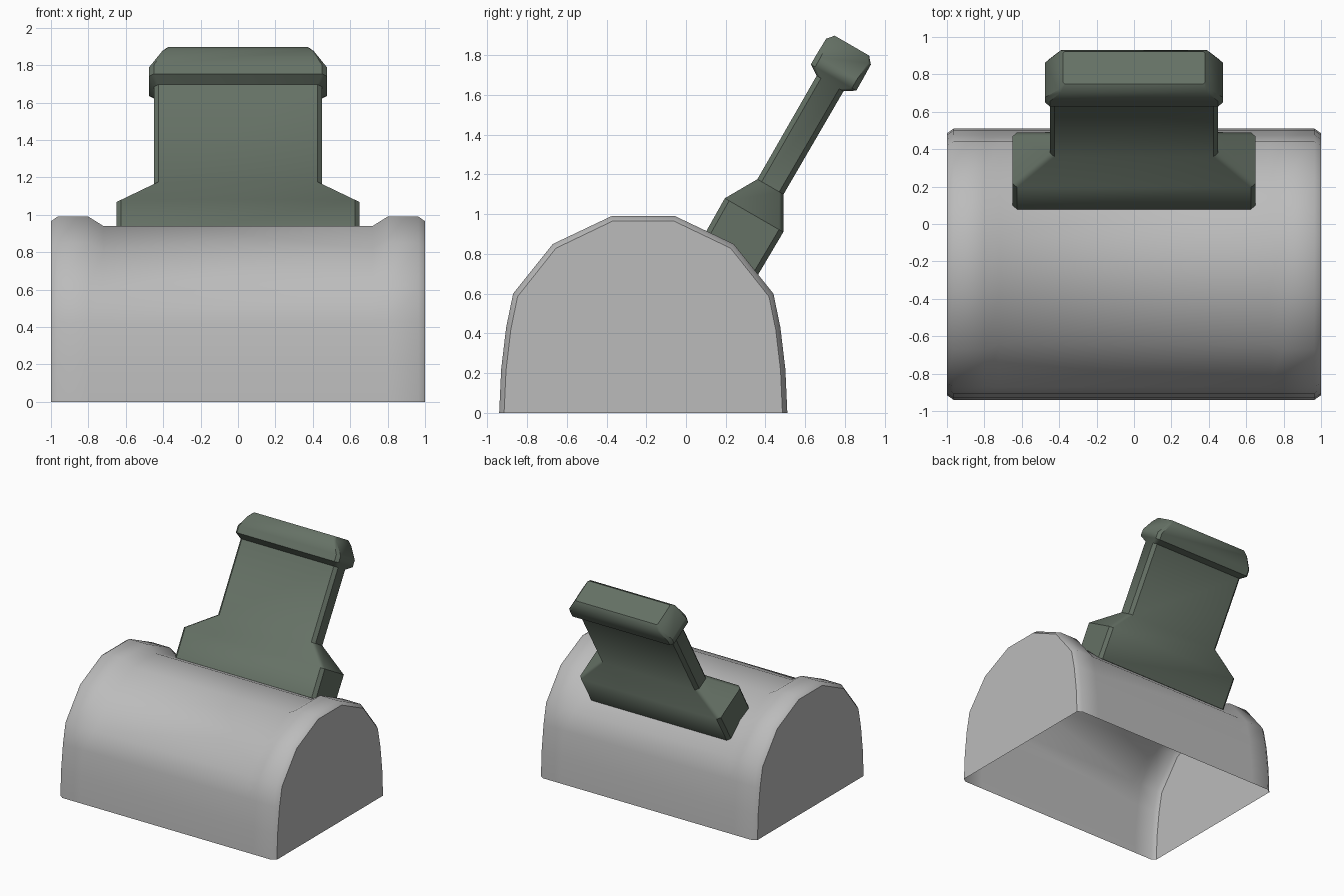
import bpy, bmesh, math
from mathutils import Vector

cube = bpy.data.objects.get("Cube")
if cube:
    bpy.data.objects.remove(cube, do_unlink=True)


def material(name, rgb):
    m = bpy.data.materials.new(name)
    m.use_nodes = True
    m.diffuse_color = (*rgb, 1)
    m.node_tree.nodes["Principled BSDF"].inputs["Base Color"].default_value = (*rgb, 1)
    return m


def loft(name, rings, mat, angle, closed):
    """Skin a list of rings; closed joins each ring's ends. Both ends are capped."""
    bm = bmesh.new()
    loops = [[bm.verts.new(p) for p in ring] for ring in rings]
    n = len(loops[0])
    for a, b in zip(loops, loops[1:]):
        for i in range(n if closed else n - 1):
            j = (i + 1) % n
            bm.faces.new((a[i], a[j], b[j], b[i]))
    bm.faces.new(loops[0][::-1])
    bm.faces.new(loops[-1])
    bmesh.ops.recalc_face_normals(bm, faces=bm.faces)
    # An open shell can come out reversed: the volume sign tells
    if bm.calc_volume(signed=True) < 0:
        bmesh.ops.reverse_faces(bm, faces=bm.faces)
    mesh = bpy.data.meshes.new(name)
    bm.to_mesh(mesh)
    bm.free()
    mesh.materials.append(mat)
    ob = bpy.data.objects.new(name, mesh)
    bpy.context.collection.objects.link(ob)
    bpy.ops.object.select_all(action='DESELECT')
    ob.select_set(True)
    bpy.context.view_layer.objects.active = ob
    bpy.ops.object.shade_smooth_by_angle(angle=math.radians(angle))
    return ob


grey = material("light grey", (0.50, 0.50, 0.50))
green = material("dull green", (0.13, 0.165, 0.13))

# Domed housing: half outline (distance from its middle, height), mirrored
MID = -0.215
half = [(0.725, 0), (0.715, 0.22), (0.69, 0.43), (0.655, 0.60), (0.455, 0.85), (0.16, 0.99)]
dome = [(-w, z) for w, z in half] + [(w, z) for w, z in reversed(half)]


def full(w, z):
    return w, z


def end(w, z):
    return w * 0.966, z * 0.975


def groove(w, z):
    if z < 0.7:
        return w, z
    return w * 0.94, z - 0.05 * (z / 0.99)


sections = [(1.0, end), (0.965, full), (0.8, full), (0.72, groove)]
stations = [(-x, f) for x, f in sections] + [(x, f) for x, f in reversed(sections)]
rings = []
for x, shape in stations:
    pts = [shape(w, z) for w, z in dome]
    rings.append([(x, MID + w, z) for w, z in pts])
loft("housing", rings, grey, 50, closed=False)

# Tilted lever: distance along its axis, half width, half depth, corner chamfer
levels = [(-0.04, 0.65, 0.167, 0.025), (0.225, 0.65, 0.17, 0.025),
          (0.39, 0.45, 0.076, 0.025), (0.99, 0.45, 0.078, 0.025),
          (1.025, 0.475, 0.132, 0.025), (1.08, 0.475, 0.132, 0.025),
          (1.175, 0.405, 0.13, 0.015), (1.21, 0.38, 0.1, 0.01)]
root = Vector((0, 0.23, 0.80))
tilt = math.radians(30)
along = Vector((0, math.sin(tilt), math.cos(tilt)))
across = Vector((0, math.cos(tilt), -math.sin(tilt)))
rings = []
for u, w, d, c in levels:
    corner = [(w, d - c), (w - c, d)]
    outline = corner + [(-x, v) for x, v in reversed(corner)]
    outline += [(-x, -v) for x, v in outline]
    rings.append([root + along * u + across * v + Vector((x, 0, 0)) for x, v in outline])
loft("lever", rings, green, 40, closed=True)
